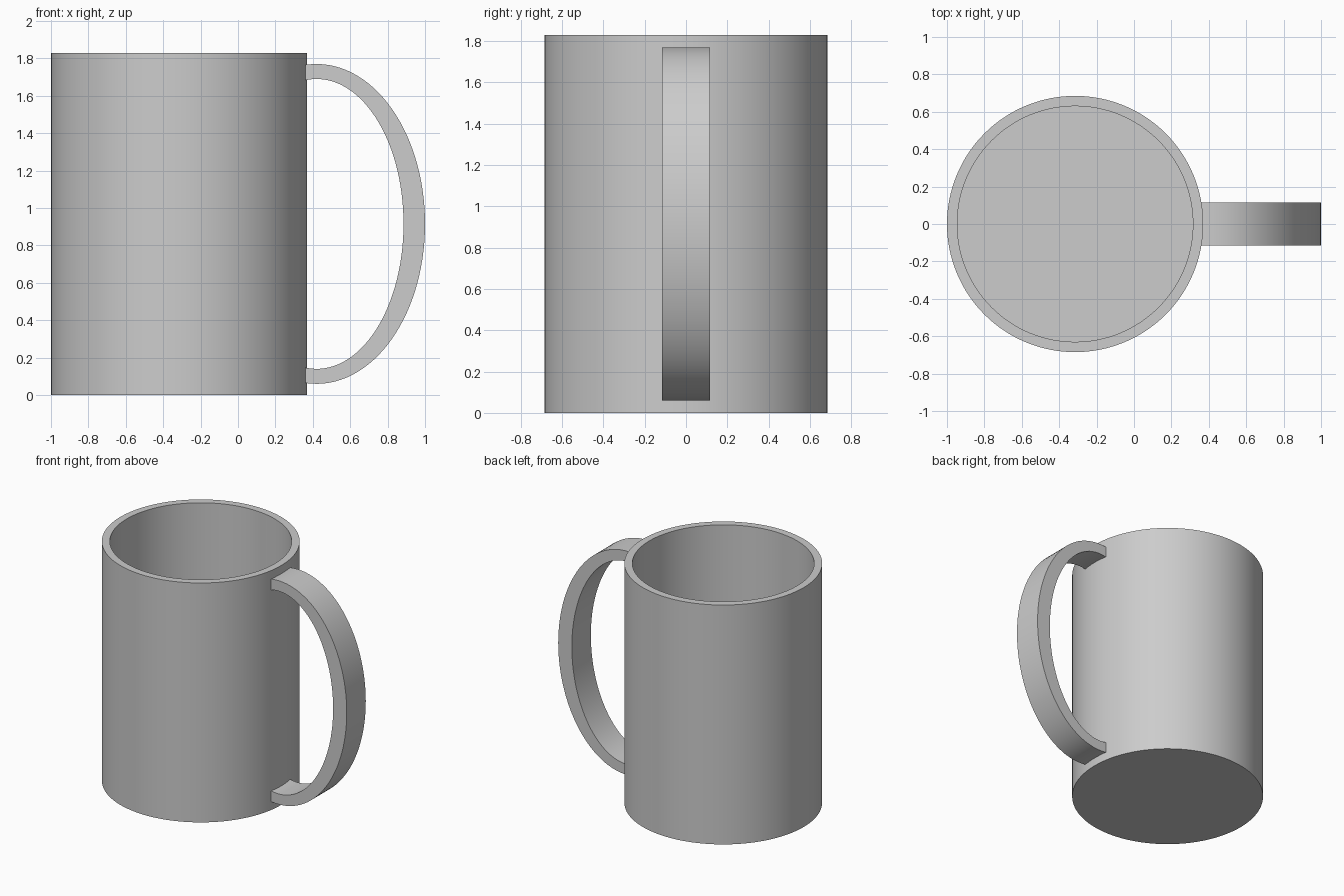
import bpy, bmesh, math
from mathutils import Vector, Matrix

old = bpy.data.objects.get("Cube")
if old:
    bpy.data.objects.remove(old, do_unlink=True)

CUP_X, HEIGHT = -0.315, 1.83
OUTER_R, INNER_R, FLOOR_Z = 0.685, 0.63, 0.055

grey = bpy.data.materials.new("light_grey")
grey.use_nodes = True
color = (0.604, 0.604, 0.604, 1.0)
grey.diffuse_color = color
grey.node_tree.nodes["Principled BSDF"].inputs["Base Color"].default_value = color


def finish(name, bm):
    """Turn a bmesh into a smooth-shaded object with crisp edges."""
    bmesh.ops.remove_doubles(bm, verts=bm.verts, dist=1e-5)
    bmesh.ops.recalc_face_normals(bm, faces=bm.faces)
    mesh = bpy.data.meshes.new(name)
    bm.to_mesh(mesh)
    bm.free()
    mesh.materials.append(grey)
    obj = bpy.data.objects.new(name, mesh)
    bpy.context.collection.objects.link(obj)
    bpy.ops.object.select_all(action="DESELECT")
    obj.select_set(True)
    bpy.context.view_layer.objects.active = obj
    bpy.ops.object.shade_smooth_by_angle(angle=math.radians(30))
    return obj


# Cup body: lathe the wall and floor section around the cup's axis
bm = bmesh.new()
profile = [(0, 0), (OUTER_R, 0), (OUTER_R, HEIGHT),
           (INNER_R, HEIGHT), (INNER_R, FLOOR_Z), (0, FLOOR_Z)]
verts = [bm.verts.new((r, 0, z)) for r, z in profile]
edges = [bm.edges.new(pair) for pair in zip(verts, verts[1:])]
bmesh.ops.spin(bm, geom=verts + edges, cent=(0, 0, 0), axis=(0, 0, 1),
               angle=math.tau, steps=128, use_merge=True)
bmesh.ops.transform(bm, matrix=Matrix.Translation((CUP_X, 0, 0)), verts=bm.verts)
finish("cup_body", bm)

# Handle: flat band between two half ellipses, its ends sunk into the wall
CENTER_X, CENTER_Z, HALF_WIDTH, STEPS = 0.42, HEIGHT / 2, 0.115, 64
END_X = 0.335


def arc(rx, rz):
    """Half ellipse from top to bottom, continued to the wall."""
    reach = math.pi / 2 + math.asin((CENTER_X - END_X) / rx)
    points = []
    for i in range(STEPS + 1):
        a = reach * (1 - 2 * i / STEPS)
        points.append((CENTER_X + rx * math.cos(a), CENTER_Z + rz * math.sin(a)))
    return points


bm = bmesh.new()
rings = []
for (xo, zo), (xi, zi) in zip(arc(0.58, 0.855), arc(0.465, 0.775)):
    corners = [(xo, -HALF_WIDTH, zo), (xo, HALF_WIDTH, zo),
               (xi, HALF_WIDTH, zi), (xi, -HALF_WIDTH, zi)]
    rings.append([bm.verts.new(Vector(c)) for c in corners])
for a, b in zip(rings, rings[1:]):
    for k in range(4):
        n = (k + 1) % 4
        bm.faces.new((a[k], a[n], b[n], b[k]))
bm.faces.new(rings[0])
bm.faces.new(rings[-1])
finish("handle", bm)
